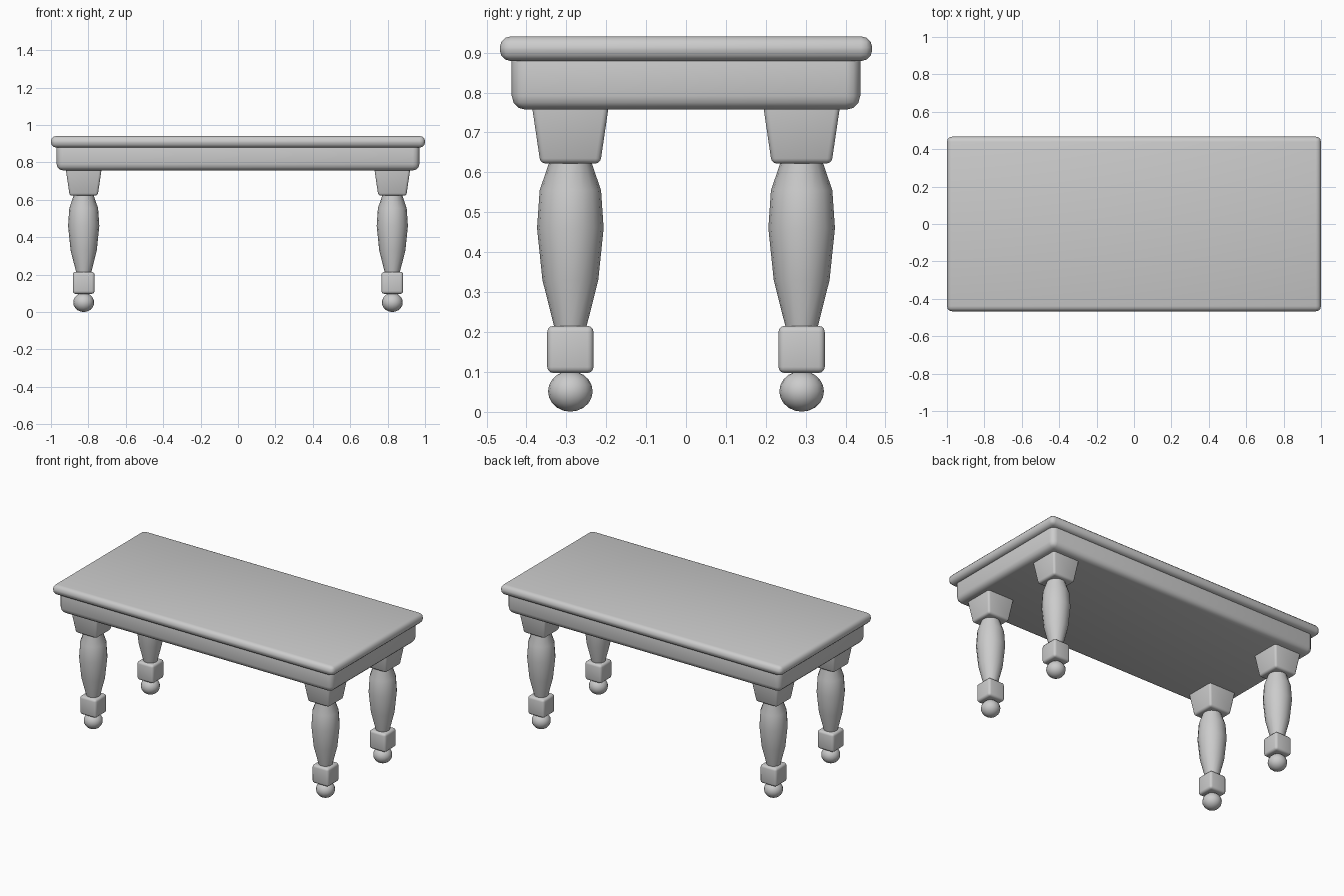
import bpy, bmesh, math

if "Cube" in bpy.data.objects:
    bpy.data.objects.remove(bpy.data.objects["Cube"])


def finish(bm, name):
    bmesh.ops.recalc_face_normals(bm, faces=bm.faces)
    mesh = bpy.data.meshes.new(name)
    bm.to_mesh(mesh)
    bm.free()
    ob = bpy.data.objects.new(name, mesh)
    bpy.context.collection.objects.link(ob)
    for p in mesh.polygons:
        p.use_smooth = True
    return ob


def block(name, centre, top, bottom, z0, z1, bevel, segments=3):
    """Box with separate top and bottom half sizes and rounded edges."""
    bm = bmesh.new()
    bmesh.ops.create_cube(bm, size=2)
    for v in bm.verts:
        hx, hy = top if v.co.z > 0 else bottom
        v.co = (centre[0] + v.co.x * hx, centre[1] + v.co.y * hy,
                z1 if v.co.z > 0 else z0)
    bmesh.ops.bevel(bm, geom=bm.edges[:], offset=bevel, segments=segments,
                    profile=0.5, affect='EDGES', clamp_overlap=True)
    return finish(bm, name)


def turned(name, centre, profile, sides=16):
    """Lathe a (radius, z) profile around a vertical axis."""
    bm = bmesh.new()
    rings = []
    for r, z in profile:
        rings.append([bm.verts.new((centre[0] + r * math.cos(a), centre[1] + r * math.sin(a), z))
                      for a in (2 * math.pi * i / sides for i in range(sides))])
    for a, b in zip(rings, rings[1:]):
        for i in range(sides):
            j = (i + 1) % sides
            bm.faces.new((a[i], a[j], b[j], b[i]))
    bm.faces.new(rings[0])
    bm.faces.new(rings[-1])
    return finish(bm, name)


# Table top and apron
block("table_top", (0, 0), (1.0, 0.467), (1.0, 0.467), 0.879, 0.941, 0.028)
block("apron", (0, 0), (0.97, 0.437), (0.97, 0.437), 0.757, 0.915, 0.035)

# Four legs
leg_profile = [(0.05, 0.20), (0.041, 0.215), (0.070, 0.33), (0.0835, 0.46),
               (0.077, 0.555), (0.054, 0.622), (0.054, 0.64)]
leg_profile[0] = (0.038, 0.20)
for side, sx in (("left", -1), ("right", 1)):
    for end, sy in (("front", -1), ("back", 1)):
        c = (sx * 0.825, sy * 0.29)
        tag = f"{end}_{side}"
        block(tag + "_leg_bracket", c, (0.099, 0.099), (0.075, 0.075), 0.622, 0.785, 0.013)
        turned(tag + "_leg_turning", c, leg_profile)
        block(tag + "_leg_collar", c, (0.058, 0.058), (0.058, 0.058), 0.097, 0.215, 0.015)
        # Ball foot
        bm = bmesh.new()
        bmesh.ops.create_uvsphere(bm, u_segments=16, v_segments=10, radius=1)
        for v in bm.verts:
            v.co = (c[0] + v.co.x * 0.056, c[1] + v.co.y * 0.056, 0.051 + v.co.z * 0.051)
        finish(bm, tag + "_ball_foot")

# Keep lathe end caps crisp
for ob in bpy.context.collection.objects:
    ob.select_set(True)
    bpy.context.view_layer.objects.active = ob
bpy.ops.object.shade_smooth_by_angle(angle=math.radians(40))
